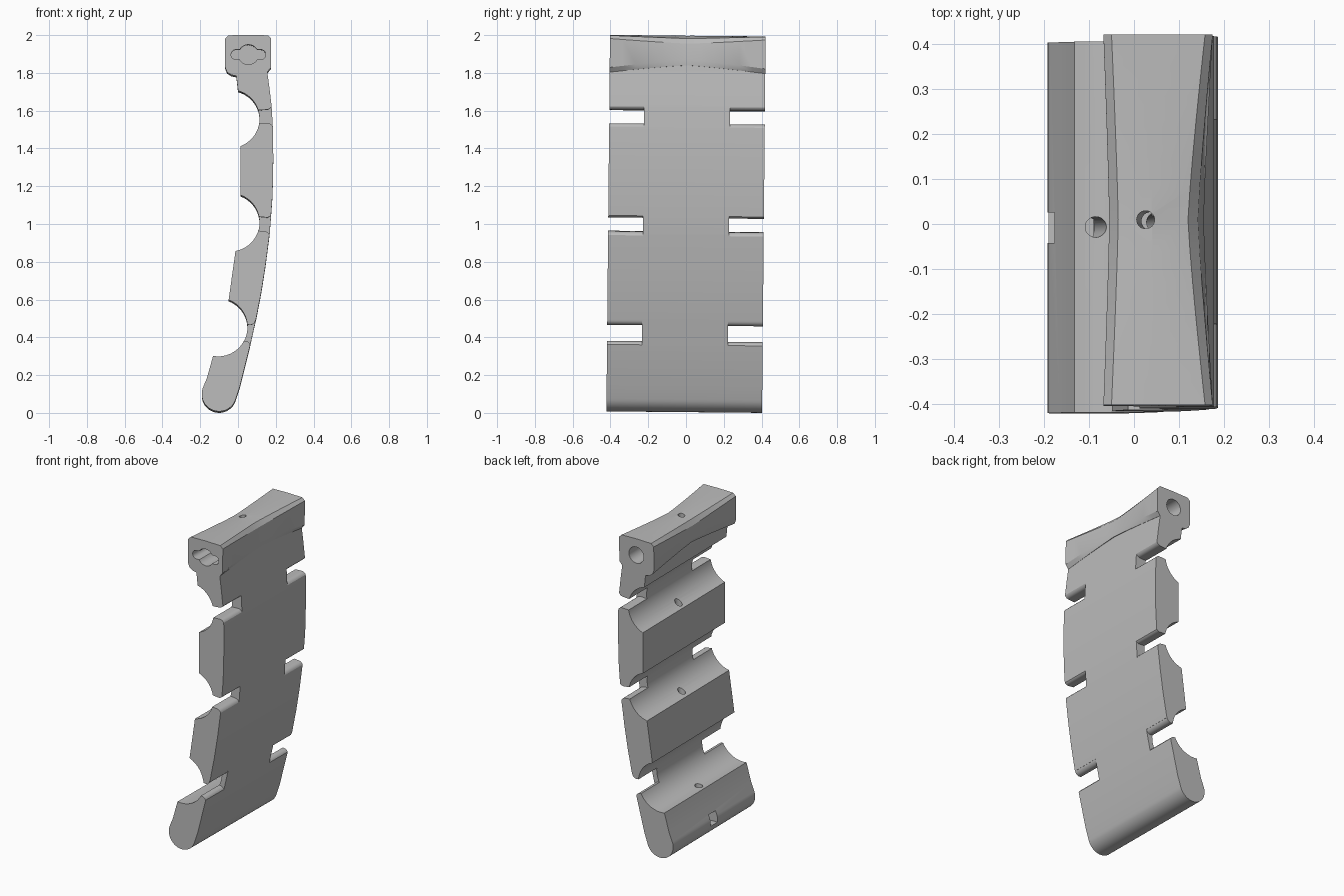
import bpy, bmesh, math
from mathutils import Matrix, Vector

cube = bpy.data.objects.get("Cube")
if cube:
    bpy.data.objects.remove(cube, do_unlink=True)

HALF = 0.412      # half width along y


def arc(cx, cz, r, a0, a1, n=20):
    """Points on an arc in the xz plane, angles in degrees."""
    steps = [math.radians(a0 + (a1 - a0) * i / n) for i in range(n + 1)]
    return [(cx + r * math.cos(a), cz + r * math.sin(a)) for a in steps]


def loft(name, sections):
    """Skin a list of (y, outline) sections and cap both ends."""
    bm = bmesh.new()
    rings = [[bm.verts.new((x, y, z)) for x, z in pts] for y, pts in sections]
    n = len(rings[0])
    for a, b in zip(rings, rings[1:]):
        for i in range(n):
            j = (i + 1) % n
            bm.faces.new((a[i], a[j], b[j], b[i]))
    bm.faces.new(rings[0])
    bm.faces.new(rings[-1])
    bmesh.ops.recalc_face_normals(bm, faces=bm.faces)
    mesh = bpy.data.meshes.new(name)
    bm.to_mesh(mesh)
    bm.free()
    obj = bpy.data.objects.new(name, mesh)
    bpy.context.collection.objects.link(obj)
    return obj


def prism(name, pts, y0, y1):
    return loft(name, [(y0, pts), (y1, pts)])


def drill(start, end, r):
    """Round cutter between two points."""
    a, b = Vector(start), Vector(end)
    obj = prism("drill", arc(0, 0, r, 0, 345, 23), 0, (b - a).length)
    turn = Vector((0, 1, 0)).rotation_difference(b - a).to_matrix().to_4x4()
    obj.data.transform(Matrix.Translation(a) @ turn)
    return obj


def boolean(target, other, operation):
    mod = target.modifiers.new("cut", 'BOOLEAN')
    mod.operation, mod.solver, mod.object = operation, 'EXACT', other
    deps = bpy.context.evaluated_depsgraph_get()
    mesh = bpy.data.meshes.new_from_object(target.evaluated_get(deps))
    target.modifiers.clear()
    target.data = mesh
    bpy.data.objects.remove(other, do_unlink=True)


# Curved body with three finger scallops
back = [(0.15, 1.86), (0.155, 1.80), (0.166, 1.72), (0.178, 1.62), (0.185, 1.5),
        (0.187, 1.34), (0.183, 1.15), (0.168, 0.95), (0.146, 0.78),
        (0.124, 0.64), (0.097, 0.5), (0.06, 0.336), (0.01, 0.135)]
outline = (back + arc(-0.1, 0.096, 0.092, -15, -200, 24) + [(-0.165, 0.18)]
           + arc(-0.105, 0.45, 0.155, -100, 69)
           + arc(-0.04, 1.005, 0.154, -80, 70)
           + arc(-0.04, 1.553, 0.154, -70, 75)
           + [(-0.01, 1.79), (0.01, 1.86)])
body = prism("grip_body", outline, -HALF, HALF)


# Side notches with rounded outer lips: surface x, centre z, half gap, tilt
def notch(x, z, gap, tilt, side):
    r = 0.03
    lip = arc(-r, gap + r, r, -90, 0, 8)
    upper = [(-0.16, gap)] + lip + [(0.1, gap + r)]
    pts = upper + [(u, -v) for u, v in reversed(upper)]
    c, s = math.cos(math.radians(tilt)), math.sin(math.radians(tilt))
    pts = [(x + u * c + v * s, z - u * s + v * c) for u, v in pts]
    return prism("notch", pts, side * 0.228, side * 0.6)


for x, z, gap, tilt in [(0.184, 1.567, 0.036, -3), (0.175, 0.991, 0.037, 6),
                        (0.08, 0.414, 0.044, 10)]:
    for side in (-1, 1):
        boolean(body, notch(x, z, gap, tilt, side), 'DIFFERENCE')

# Waisted head block, slimmer in the middle than at the ends
end = [(-0.008, 1.78), (-0.035, 1.785), (-0.058, 1.8), (-0.068, 1.825),
       (-0.068, 1.978), (-0.05, 1.995), (0.05, 1.997), (0.158, 1.995),
       (0.175, 1.978), (0.175, 1.825), (0.155, 1.8)]
waist = [(0, 1.82), (-0.025, 1.83), (-0.045, 1.84), (-0.055, 1.86),
         (-0.055, 1.95), (-0.035, 1.98), (0.04, 1.997), (0.12, 1.982),
         (0.142, 1.955), (0.155, 1.87), (0.155, 1.84)]
sections = []
for i in range(-6, 7):
    t = abs(i / 6) ** 1.2
    pts = [(a + (c - a) * t, b + (d - b) * t) for (a, b), (c, d) in zip(waist, end)]
    sections.append((HALF * i / 6, pts))
boolean(body, loft("head", sections), 'UNION')

# Keyed socket in the front end, round socket in the back end
HX, HZ = 0.055, 1.893
slot = (arc(HX + 0.065, HZ, 0.027, -90, 90, 8) + arc(HX - 0.065, HZ, 0.027, 90, 270, 8))
cutters = [prism("slot", slot, -0.6, -0.1),
           drill((HX, -0.6, HZ), (HX, -0.1, HZ), 0.053),
           drill((HX, 0.1, HZ), (HX, 0.6, HZ), 0.052)]

# Cord channel through every segment, ending in a square pocket
cutters += [drill((0.022, 0, 2.1), (0.04, 0, 1.6), 0.02),
            drill((0.05, 0, 1.52), (0.05, 0, 1.04), 0.022),
            drill((0.045, 0, 0.97), (-0.02, 0, 0.5), 0.022),
            drill((-0.072, 0, 0.4), (-0.11, 0, 0.1), 0.023),
            prism("pocket", [(-0.3, 0.08), (-0.09, 0.08), (-0.09, 0.15), (-0.3, 0.15)],
                  -0.034, 0.034)]
for cutter in cutters:
    boolean(body, cutter, 'DIFFERENCE')

# Slight lean of the whole piece along y
pivot = Matrix.Translation((0, 0, 1))
body.data.transform(pivot @ Matrix.Rotation(-0.0095, 4, 'X') @ pivot.inverted())

# Grey plastic
grey = bpy.data.materials.new("grey_plastic")
grey.use_nodes = True
colour = (0.5, 0.5, 0.5, 1)
grey.diffuse_color = colour
grey.node_tree.nodes["Principled BSDF"].inputs["Base Color"].default_value = colour
body.data.materials.clear()
body.data.materials.append(grey)

bpy.ops.object.select_all(action='DESELECT')
body.select_set(True)
bpy.context.view_layer.objects.active = body
bpy.ops.object.shade_smooth_by_angle(angle=math.radians(25))
